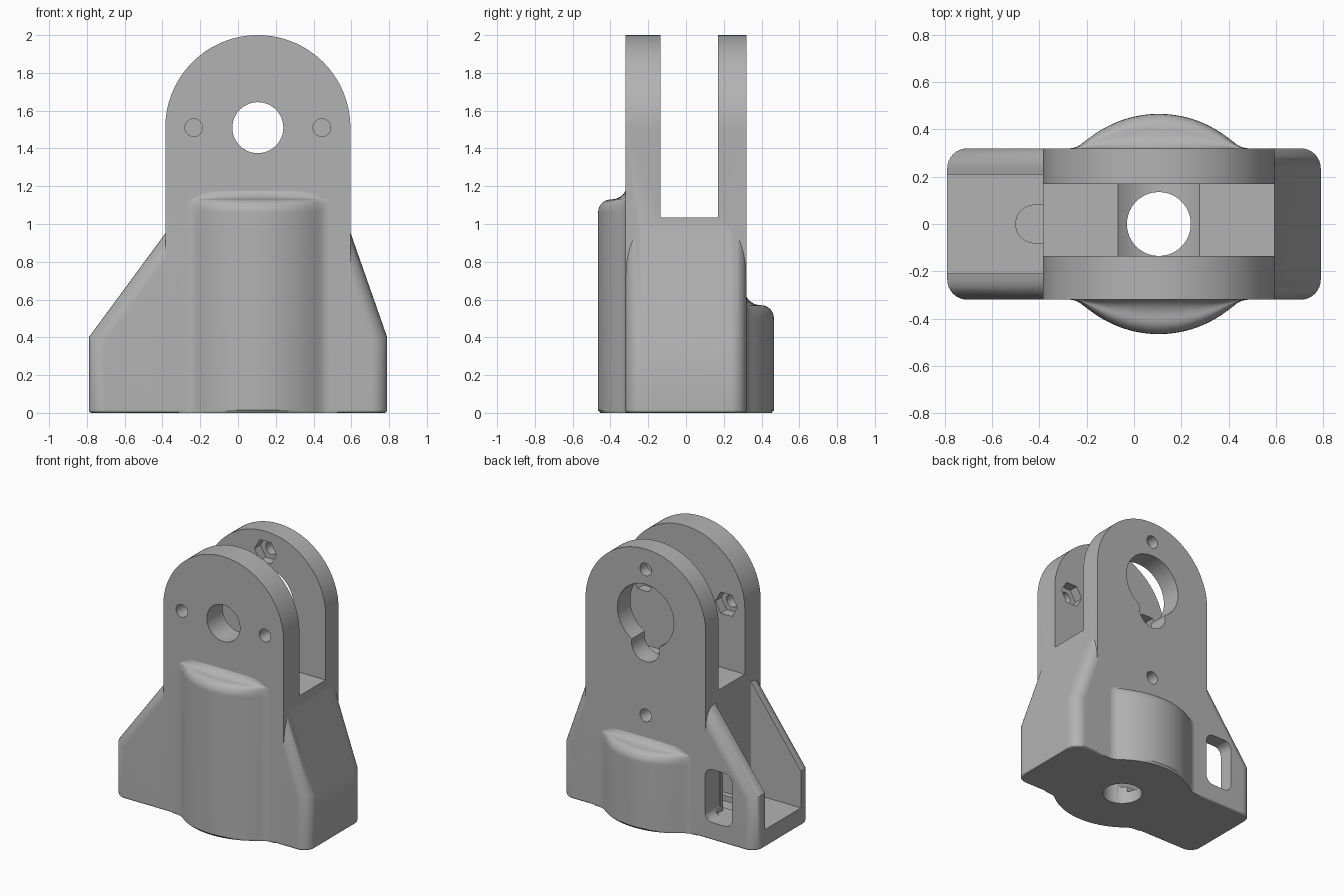
import bpy, bmesh, math

cube = bpy.data.objects.get("Cube")
if cube:
    bpy.data.objects.remove(cube, do_unlink=True)

grey = bpy.data.materials.new("matte_grey")
grey.use_nodes = True
colour = (0.45, 0.45, 0.45, 1)
grey.diffuse_color = colour
grey.node_tree.nodes["Principled BSDF"].inputs["Base Color"].default_value = colour

CX, CZ = 0.105, 1.51          # axis of the upright
HALF, DEPTH = 0.49, 0.32      # half width and half depth of the upright


def make(name, bm):
    bmesh.ops.recalc_face_normals(bm, faces=bm.faces)
    me = bpy.data.meshes.new(name)
    bm.to_mesh(me)
    bm.free()
    me.materials.append(grey)
    ob = bpy.data.objects.new(name, me)
    bpy.context.collection.objects.link(ob)
    return ob


def loft(rings):
    """Closed skin through rings that have equal point counts."""
    bm = bmesh.new()
    rows = [[bm.verts.new(p) for p in ring] for ring in rings]
    n = len(rows[0])
    for a, b in zip(rows, rows[1:]):
        for i in range(n):
            bm.faces.new((a[i], a[(i + 1) % n], b[(i + 1) % n], b[i]))
    bm.faces.new(rows[0])
    bm.faces.new(rows[-1][::-1])
    return bm


def prism(pts, axis, lo, hi):
    if axis == "y":
        return loft([[(u, w, v) for u, v in pts] for w in (lo, hi)])
    return loft([[(u, v, w) for u, v in pts] for w in (lo, hi)])


def arc(cx, cy, r, start, end, n):
    return [(cx + r * math.cos(math.radians(start + (end - start) * i / n)),
             cy + r * math.sin(math.radians(start + (end - start) * i / n)))
            for i in range(n + 1)]


def circle(cx, cy, r, n=48):
    return arc(cx, cy, r, 0, 360, n)[:-1]


def rounded_rect(x0, x1, y0, y1, r):
    corners = ((x1 - r, y1 - r, 0), (x0 + r, y1 - r, 90),
               (x0 + r, y0 + r, 180), (x1 - r, y0 + r, 270))
    return [p for x, y, a in corners for p in arc(x, y, r, a, a + 90, 8)]


def combine(target, other, operation):
    mod = target.modifiers.new("boolean", "BOOLEAN")
    mod.object, mod.operation, mod.solver = other, operation, "EXACT"
    bpy.context.view_layer.update()
    deps = bpy.context.evaluated_depsgraph_get()
    me = bpy.data.meshes.new_from_object(target.evaluated_get(deps))
    target.modifiers.clear()
    target.data = me
    bpy.data.objects.remove(other, do_unlink=True)


def cut(target, pts, axis, lo, hi):
    cutter = make("cutter", prism(pts, axis, lo, hi))
    cutter.hide_render = True
    combine(target, cutter, "DIFFERENCE")


# Flared base with sloping sides and rounded corners
slope_l, slope_r = 0.405 / 0.55, 0.193 / 0.55
top = 1.02
profile = [(-0.79, 0), (0.79, 0), (0.79, 0.4), (0.79 - slope_r * (top - 0.4), top),
           (-0.79 + slope_l * (top - 0.4), top), (-0.79, 0.4)]
bm = prism(profile, "y", -DEPTH, DEPTH)
corners = []
for e in bm.edges:
    a, b = (v.co for v in e.verts)
    if abs(a.y - b.y) < 1e-4 and abs(a.z - b.z) > 0.1:
        corners.append(e)
bmesh.ops.recalc_face_normals(bm, faces=bm.faces)
bmesh.ops.bevel(bm, geom=corners, offset=0.085, segments=8, profile=0.5, affect="EDGES")
rim = [e for e in bm.edges if all(v.co.z < 1e-4 for v in e.verts)]
bmesh.ops.bevel(bm, geom=rim, offset=0.015, segments=3, profile=0.5, affect="EDGES")
body = make("bracket_body", bm)

# Round-topped upright
upright = [(CX - HALF, 0.05), (CX + HALF, 0.05)] + arc(CX, CZ, HALF, 0, 180, 64)
combine(body, make("upright", prism(upright, "y", -DEPTH, DEPTH)), "UNION")


# Barrel bulges, blended into the front and back of the upright
def bulge(name, side, height):
    def depth(x):
        d = math.sqrt(max(0.468 ** 2 - x * x, 0)) - DEPTH
        return 0.5 * (d + math.sqrt(d * d + 0.0006))

    steps = [(0.92, 0), (1, 0.015), (1, height - 0.07)]
    for i in range(1, 7):
        a = math.radians(15 * i)
        steps.append((1 - 0.45 * (1 - math.cos(a)), height - 0.07 + 0.07 * math.sin(a)))
    for i in range(1, 8):
        a = math.radians(90 * i / 7)
        steps.append((0.55 - 0.57 * math.sin(a), height + 0.07 * (1 - math.cos(a))))
    edge = depth(0.42)
    rings = []
    for f, z in steps:
        width = 0.42 * (0.88 + 0.12 * max(f, 0) ** 0.5)
        ring = []
        for i in range(49):
            t = -1 + i / 24
            y = DEPTH + (depth(0.42 * t) - edge) * f - 0.002
            ring.append((CX + t * width, side * y, z))
        ring += [(CX + width, side * 0.25, z), (CX - width, side * 0.25, z)]
        rings.append(ring)
    return make(name, loft(rings))


combine(body, bulge("front_bulge", -1, 1.13), "UNION")
combine(body, bulge("back_bulge", 1, 0.57), "UNION")

# Fork slot with its shallow rounded trough
cut(body, [(-1, 1.035), (1, 1.035), (1, 2.2), (-1, 2.2)], "y", -0.135, 0.17)
cut(body, circle(CX, 1.22, 0.253), "y", -0.135, 0.17)

# Open channel in the sloping side, its inner recess and floor groove
cut(body, rounded_rect(-1, CX - HALF, -0.21, 0.21, 0.01), "z", 0.13, 1.5)
cut(body, rounded_rect(-0.45, 0.1, -0.12, 0.12, 0.02), "z", 0.13, 0.46)
groove = arc(-0.42, 0, 0.08, 90, 270, 24) + [(0.05, -0.08), (0.05, 0.08)]
cut(body, groove, "z", 0.09, 0.2)

# Window through the back wall of the channel
cut(body, rounded_rect(-0.6, -0.38, 0.13, 0.52, 0.06), "y", 0.15, 0.4)

# Vertical shaft
cut(body, circle(CX, 0, 0.135), "z", -0.1, 1.2)

# Front plate: axle hole, two screw holes with hexagonal nut pockets
cut(body, circle(CX, CZ, 0.135), "y", -0.4, -0.1)
for s in (-1, 1):
    x = CX + s * 0.339
    cut(body, circle(x, CZ, 0.047, 24), "y", -0.4, -0.1)
    cut(body, circle(x, CZ, 0.09, 6), "y", -0.205, -0.1)

# Back plate: keyhole, two screw holes, nut pocket
cut(body, circle(CX, CZ, 0.23), "y", 0.1, 0.4)
cut(body, circle(CX, 1.285, 0.115), "y", 0.1, 0.4)
for z in (CZ + 0.339, 0.775):
    cut(body, circle(CX, z, 0.047, 24), "y", 0.05, 0.4)
cut(body, circle(CX, CZ + 0.339, 0.09, 6), "y", 0.1, 0.24)

# Smooth curved faces, keep hard edges and flat plates
bpy.context.view_layer.update()
body.select_set(True)
bpy.context.view_layer.objects.active = body
bpy.ops.object.shade_smooth_by_angle(angle=math.radians(30))
body.modifiers.new("flat_plates", "WEIGHTED_NORMAL").keep_sharp = True
